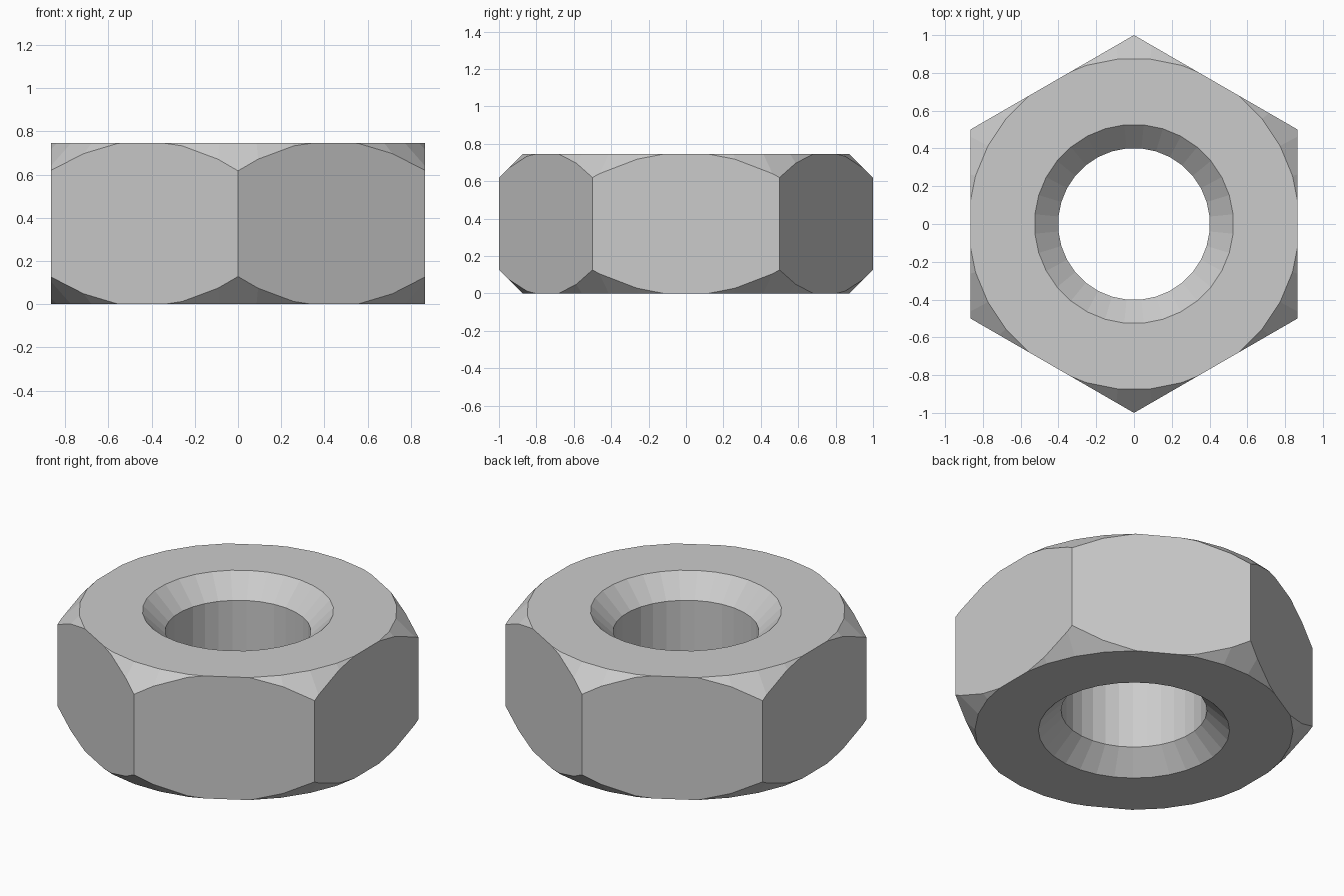
import bpy, bmesh, math
from mathutils import Vector, Matrix

cube = bpy.data.objects.get("Cube")
if cube:
    bpy.data.objects.remove(cube)

HEIGHT = 0.745
RIM, BEVEL = 0.877, 0.125      # flat face radius, bore countersink size
BORE, OUTER = 0.402, 1.1
SEGMENTS = 32

steel = bpy.data.materials.new("steel grey")
steel.use_nodes = True
steel.diffuse_color = (0.6, 0.6, 0.6, 1)
steel.node_tree.nodes["Principled BSDF"].inputs["Base Color"].default_value = (0.6, 0.6, 0.6, 1)


def make_object(name, bm):
    bmesh.ops.recalc_face_normals(bm, faces=bm.faces)
    mesh = bpy.data.meshes.new(name)
    bm.to_mesh(mesh)
    bm.free()
    mesh.materials.append(steel)
    obj = bpy.data.objects.new(name, mesh)
    bpy.context.collection.objects.link(obj)
    return obj


# Hexagonal body with corners on the y axis
bm = bmesh.new()
ring = [bm.verts.new((math.sin(i * math.pi / 3), math.cos(i * math.pi / 3), -0.05)) for i in range(6)]
base = bm.faces.new(ring)
top = bmesh.ops.extrude_face_region(bm, geom=[base])["geom"]
bmesh.ops.translate(bm, vec=(0, 0, HEIGHT + 0.1), verts=[v for v in top if isinstance(v, bmesh.types.BMVert)])
nut = make_object("hex_nut", bm)

# Turned envelope: countersunk bore, flat rims and 45 degree outer chamfers
slope = OUTER - RIM
lower = [(BORE, BEVEL), (BORE + BEVEL, 0), (RIM, 0), (OUTER, slope)]
profile = lower + [(r, HEIGHT - z) for r, z in reversed(lower)]
bm = bmesh.new()
turn = Matrix.Rotation(math.pi / SEGMENTS, 3, "Z")
points = [bm.verts.new(turn @ Vector((r, 0, z))) for r, z in profile]
edges = [bm.edges.new((a, b)) for a, b in zip(points, points[1:] + points[:1])]
bmesh.ops.spin(bm, geom=points + edges, cent=(0, 0, 0), axis=(0, 0, 1),
               angle=math.tau, steps=SEGMENTS)
bmesh.ops.remove_doubles(bm, verts=bm.verts, dist=0.0001)
envelope = make_object("turning_envelope", bm)
envelope.hide_render = True

# Trim the body to the envelope, then discard the helper
trim = nut.modifiers.new("turned chamfers", "BOOLEAN")
trim.operation = "INTERSECT"
trim.solver = "EXACT"
trim.object = envelope
bpy.context.view_layer.update()
result = bpy.data.meshes.new_from_object(nut.evaluated_get(bpy.context.evaluated_depsgraph_get()))
nut.modifiers.clear()
nut.data = result
bpy.data.objects.remove(envelope)
